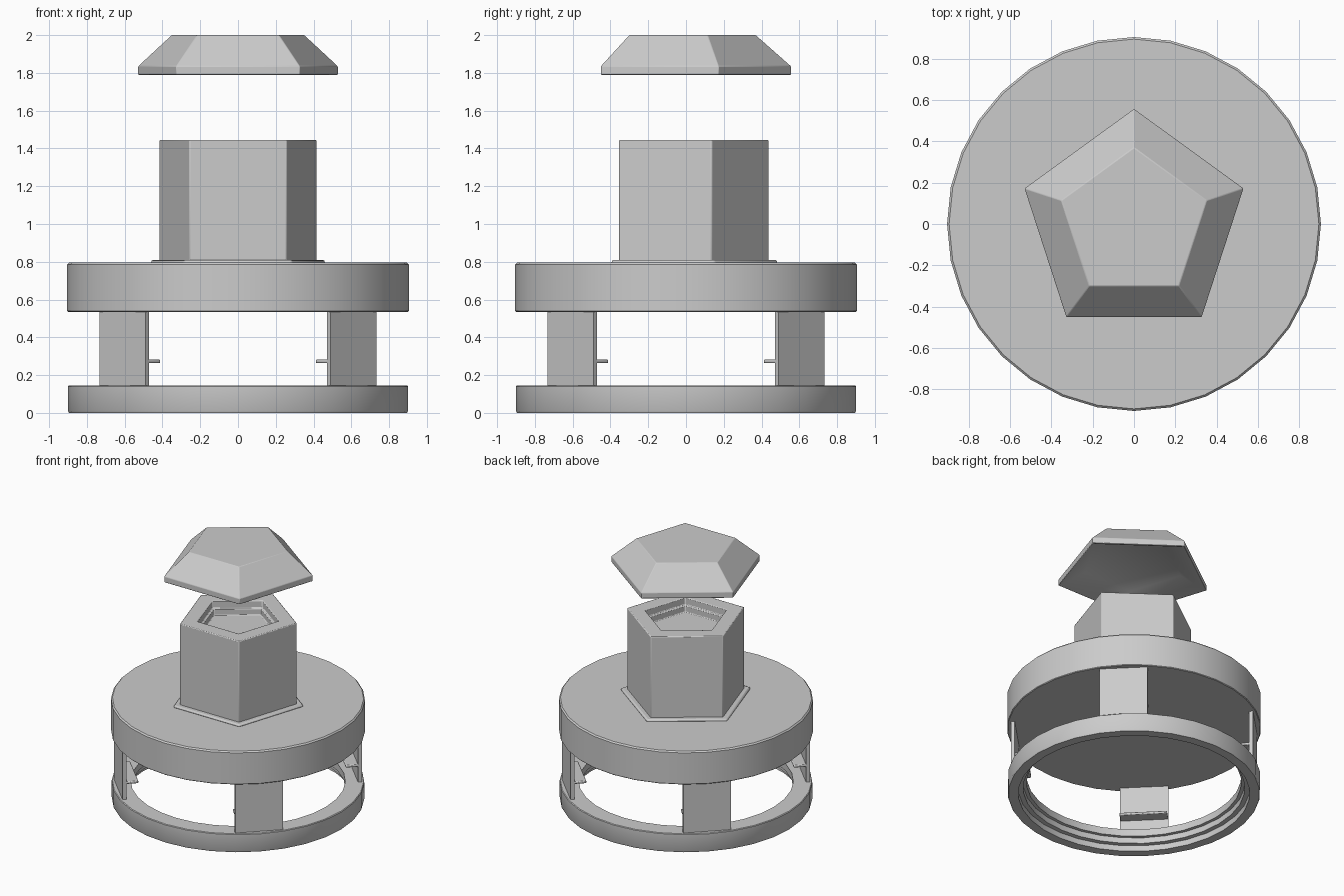
import bpy
import bmesh
from math import pi, cos, sin, radians

cube = bpy.data.objects.get("Cube")
if cube:
    bpy.data.objects.remove(cube, do_unlink=True)

grey = bpy.data.materials.new("plain_grey")
grey.use_nodes = True
grey.diffuse_color = (0.6, 0.6, 0.6, 1)
grey.node_tree.nodes["Principled BSDF"].inputs["Base Color"].default_value = grey.diffuse_color


def finish(name, bm, bevel=0, segments=2):
    bmesh.ops.recalc_face_normals(bm, faces=bm.faces)
    mesh = bpy.data.meshes.new(name)
    bm.to_mesh(mesh)
    bm.free()
    mesh.materials.append(grey)
    obj = bpy.data.objects.new(name, mesh)
    bpy.context.collection.objects.link(obj)
    if bevel:
        mod = obj.modifiers.new("soft_edges", "BEVEL")
        mod.width = bevel
        mod.segments = segments
        mod.limit_method = "ANGLE"
        mod.angle_limit = radians(35)
    bpy.ops.object.select_all(action="DESELECT")
    obj.select_set(True)
    bpy.context.view_layer.objects.active = obj
    bpy.ops.object.shade_smooth_by_angle(angle=radians(30))
    return obj


def turned(name, sides, profile, closed=False, bevel=0, segments=2):
    """Stack regular polygons of (radius, height); cap the ends or join them."""
    bm = bmesh.new()
    rings = []
    for r, z in profile:
        angles = [pi / 2 + 2 * pi * i / sides for i in range(sides)]
        rings.append([bm.verts.new((r * cos(a), r * sin(a), z)) for a in angles])
    pairs = list(zip(rings, rings[1:]))
    if closed:
        pairs.append((rings[-1], rings[0]))
    else:
        bm.faces.new(rings[0])
        bm.faces.new(rings[-1])
    for low, high in pairs:
        for i in range(sides):
            j = (i + 1) % sides
            bm.faces.new((low[i], low[j], high[j], high[i]))
    return finish(name, bm, bevel, segments)


def radial_box(name, angle, inner, outer, width, bottom, top, bevel=0):
    """Box set across the given direction from the centre."""
    bm = bmesh.new()
    bmesh.ops.create_cube(bm, size=1)
    for v in bm.verts:
        v.co.x = inner if v.co.x < 0 else outer
        v.co.y *= width
        v.co.z = bottom if v.co.z < 0 else top
    obj = finish(name, bm, bevel)
    obj.rotation_euler.z = angle
    return obj


# Stepped ring at the foot
turned("base_ring", 32, [(0.895, 0), (0.9, 0.01), (0.9, 0.14), (0.895, 0.145),
                         (0.765, 0.145), (0.765, 0.09), (0.79, 0.09),
                         (0.79, 0.045), (0.825, 0.045), (0.825, 0)], closed=True)

# Four upright plates, each with a thin inner shelf
for n in range(4):
    a = pi / 4 + n * pi / 2
    radial_box(f"support_plate_{n + 1}", a, 0.838, 0.866, 0.345, 0.135, 0.545)
    radial_box(f"support_shelf_{n + 1}", a, 0.75, 0.845, 0.34, 0.263, 0.283, 0.006)

# Thick round platform
turned("platform", 32, [(0.9, 0.535), (0.905, 0.54), (0.905, 0.785), (0.895, 0.795)])

# Five-sided collar and hollow-topped block
turned("block_collar", 5, [(0.487, 0.785), (0.487, 0.81)], bevel=0.012)
turned("block", 5, [(0.439, 0.80), (0.439, 1.445), (0.305, 1.445), (0.305, 1.39),
                    (0.285, 1.39), (0.285, 1.34)], bevel=0.006)

# Floating five-sided cap with a shallow hollow underneath
turned("cap", 5, [(0.36, 1.87), (0.54, 1.79), (0.557, 1.79), (0.557, 1.835),
                  (0.37, 2.0)], bevel=0.004)
